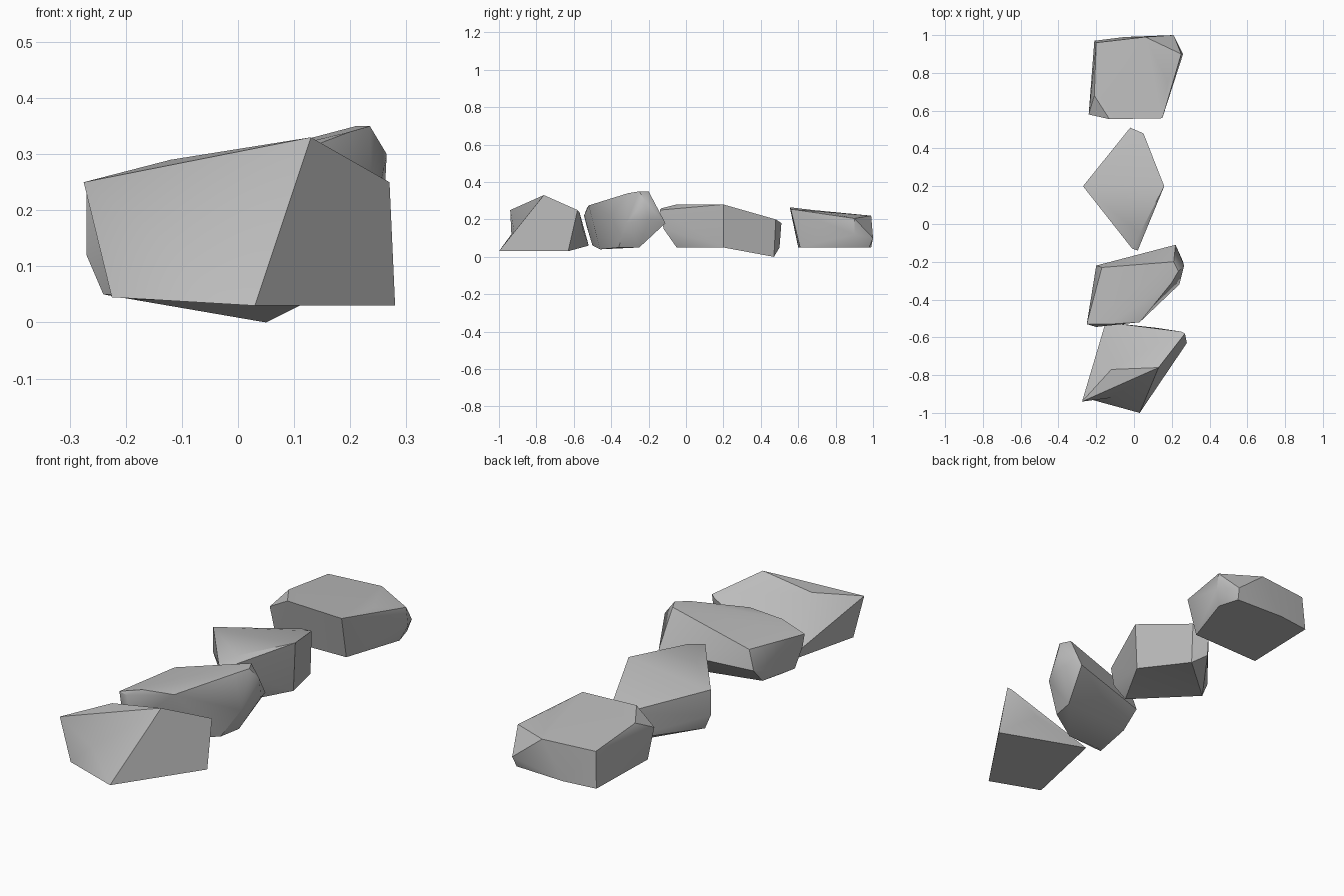
import bpy
import bmesh
import math
from mathutils import Vector

default_cube = bpy.data.objects.get("Cube")
if default_cube:
    bpy.data.objects.remove(default_cube, do_unlink=True)


def make_material(name, colour):
    material = bpy.data.materials.new(name)
    material.use_nodes = True
    material.diffuse_color = colour
    shader = next(n for n in material.node_tree.nodes if n.type == "BSDF_PRINCIPLED")
    shader.inputs["Base Color"].default_value = colour
    shader.inputs["Roughness"].default_value = 0.9
    return material


def press_dent(bm, point):
    """Split the edge whose middle is nearest to the point and push it there."""
    target = Vector(point)
    edge = min(bm.edges, key=lambda e:
               ((e.verts[0].co + e.verts[1].co) / 2 - target).length)
    start = edge.verts[0]
    split = bmesh.utils.edge_split(edge, start, 0.5)[1]
    split.co = target
    bmesh.ops.triangulate(bm, faces=list(split.link_faces))


def make_rock(name, material, rim, base, dents=()):
    """Chiselled boulder: the hull around its upper rim and lower corners."""
    bm = bmesh.new()
    for corner in rim + base:
        bm.verts.new(corner)
    hull = bmesh.ops.convex_hull(bm, input=bm.verts)
    loose = set(hull["geom_interior"]) | set(hull["geom_unused"])
    bmesh.ops.delete(bm, geom=[v for v in loose if isinstance(v, bmesh.types.BMVert)],
                     context="VERTS")
    for dent in dents:
        press_dent(bm, dent)
    # Merge nearly flat triangles into broad facets
    bmesh.ops.dissolve_limit(bm, angle_limit=math.radians(3),
                             verts=bm.verts, edges=bm.edges)
    bmesh.ops.recalc_face_normals(bm, faces=bm.faces)
    mesh = bpy.data.meshes.new(name)
    bm.to_mesh(mesh)
    bm.free()
    mesh.materials.append(material)
    rock = bpy.data.objects.new(name, mesh)
    bpy.context.collection.objects.link(rock)
    bpy.ops.object.select_all(action="DESELECT")
    rock.select_set(True)
    bpy.context.view_layer.objects.active = rock
    bpy.ops.object.shade_smooth_by_angle(angle=math.radians(35))
    return rock


stone = make_material("grey_stone", (0.5, 0.5, 0.5, 1))

# Wedge-shaped boulder with a pointed prow and a thin back edge
make_rock("front_rock", stone,
          rim=[(-.275, -.94, .25), (-.12, -.77, .29), (.13, -.76, .33),
               (.27, -.58, .25), (.25, -.57, .24), (.12, -.55, .14)],
          base=[(.03, -1, .03), (.28, -.63, .03), (-.15, -.52, .06),
                (-.225, -.93, .045)],
          dents=[(-.12, -.92, .14)])

# Tilted boulder, highest at its back corner
make_rock("second_rock", stone,
          rim=[(-.25, -.53, .22), (-.2, -.545, .22), (-.13, -.53, .26),
               (.03, -.52, .275), (-.17, -.23, .24), (.21, -.2, .35),
               (.235, -.25, .35), (.265, -.22, .3), (.2, -.31, .34)],
          base=[(-.24, -.53, .16), (-.2, -.22, .15), (.22, -.11, .18), (.26, -.2, .2),
                (-.22, -.5, .06), (-.19, -.3, .07), (.24, -.32, .18),
                (.16, -.36, .05), (.18, -.25, .05), (0, -.46, .04), (-.18, -.46, .04)])

# Kite-shaped slab with a hollow underside
make_rock("third_rock", stone,
          rim=[(-.01, -.13, .26), (.02, -.14, .25), (.03, -.05, .28), (.16, .2, .28),
               (.05, .48, .2), (-.02, .51, .18), (-.27, .2, .24)],
          base=[(.02, -.12, .15), (.01, -.05, .05), (.15, .2, .05), (.05, .47, 0),
                (-.02, .5, .05), (-.27, .2, .12), (-.24, .2, .05)],
          dents=[(.03, .21, .05)])

# Blocky boulder with an overhanging front lip and a chipped back corner
make_rock("back_rock", stone,
          rim=[(.15, .56, .255), (-.13, .555, .265), (-.24, .58, .2),
               (-.21, .68, .25), (.18, .75, .24), (.25, .9, .205),
               (.06, .99, .22), (-.2, .96, .22)],
          base=[(-.22, .6, .05), (-.1, .61, .05), (.14, .61, .05), (.26, .9, .12),
                (.23, .88, .05), (.21, 1, .1), (.2, .98, .05),
                (-.05, .99, .05), (-.21, .97, .05)])
